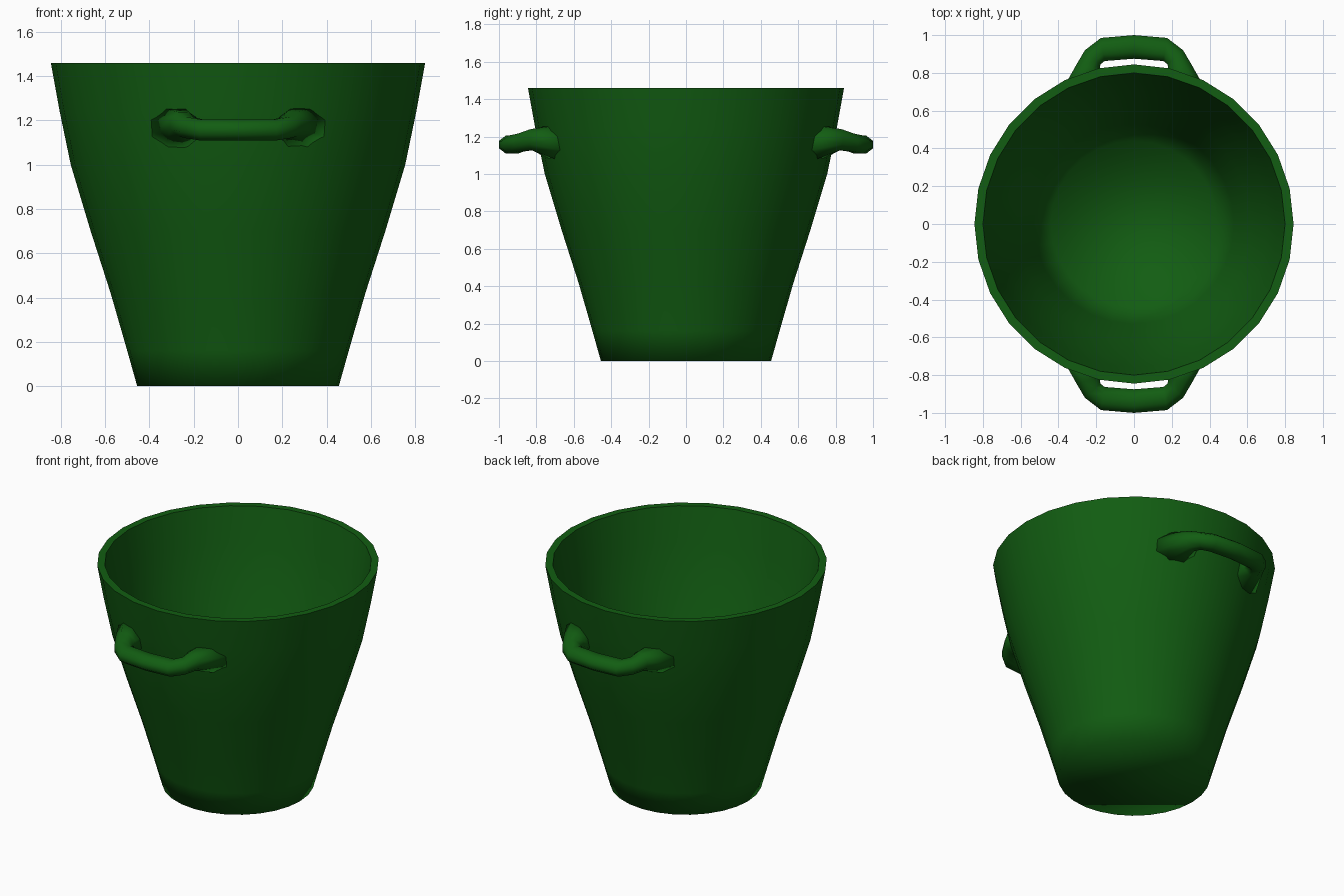
import bpy, bmesh, math
from mathutils import Vector

if "Cube" in bpy.data.objects:
    bpy.data.objects.remove(bpy.data.objects["Cube"])

SIDES = 28
green = bpy.data.materials.new("dark_green")
green.diffuse_color = (0.006, 0.11, 0.006, 1)
green.use_nodes = True
green.node_tree.nodes["Principled BSDF"].inputs["Base Color"].default_value = green.diffuse_color


def finish(bm, name, sharp_heights=()):
    bmesh.ops.recalc_face_normals(bm, faces=bm.faces)
    for f in bm.faces:
        f.smooth = True
    for e in bm.edges:
        if any(all(abs(v.co.z - h) < 1e-4 for v in e.verts) for h in sharp_heights):
            e.smooth = False
    me = bpy.data.meshes.new(name)
    bm.to_mesh(me)
    bm.free()
    me.materials.append(green)
    ob = bpy.data.objects.new(name, me)
    bpy.context.collection.objects.link(ob)
    return ob


def loft(bm, rings):
    """Skin a list of closed rings and cap both ends."""
    loops = [[bm.verts.new(p) for p in ring] for ring in rings]
    for a, b in zip(loops, loops[1:]):
        n = len(a)
        for i in range(n):
            j = (i + 1) % n
            bm.faces.new((a[i], a[j], b[j], b[i]))
    bm.faces.new(loops[0])
    bm.faces.new(loops[-1])


# Bucket: outer wall, flat rim, inner wall and floor in one profile
profile = [(0.455, 0), (0.50, 0.16), (0.575, 0.42), (0.665, 0.70), (0.755, 1.0),
           (0.805, 1.24), (0.845, 1.46),
           (0.80, 1.46), (0.76, 1.24), (0.71, 1.0), (0.62, 0.70), (0.53, 0.42),
           (0.44, 0.09)]
bm = bmesh.new()
loft(bm, [[(r * math.cos(2 * math.pi * i / SIDES), r * math.sin(2 * math.pi * i / SIDES), z)
           for i in range(SIDES)] for r, z in profile])
finish(bm, "bucket", sharp_heights=(1.46,))

# Handle sections, middle to root: outer xy, inner xy, height, half thickness, wall slope
sections = [((0, 1.0), (0, 0.875), 1.157, 0.048, 0),
            ((0.175, 0.985), (0.155, 0.863), 1.157, 0.048, 0),
            ((0.26, 0.92), (0.178, 0.845), 1.168, 0.048, 0),
            ((0.305, 0.84), (0.183, 0.81), 1.183, 0.055, 0.1),
            ((0.414, 0.637), (0.165, 0.743), 1.16, 0.10, 0.2)]


def section_ring(outer, inner, z, half, slope, side, flip):
    o, i = Vector((*outer, z)), Vector((*inner, z))
    mid, arm = (o + i) / 2, (o - i) / 2
    radial = Vector((mid.x, mid.y, 0)).normalized()
    ring = []
    for k in range(8):
        a = math.pi * (k + 0.5) / 4
        c, s = math.cos(a) / math.cos(math.pi / 8), math.sin(a) / math.cos(math.pi / 8)
        p = mid + arm * c + (Vector((0, 0, 1)) + radial * slope) * half * s
        ring.append((p.x * flip, p.y * side, p.z))
    return ring


# Two handles, front and back
for name, side in (("front_handle", -1), ("back_handle", 1)):
    left = [section_ring(*s, side, -1) for s in reversed(sections[1:])]
    right = [section_ring(*s, side, 1) for s in sections]
    bm = bmesh.new()
    loft(bm, left + right)
    finish(bm, name)
